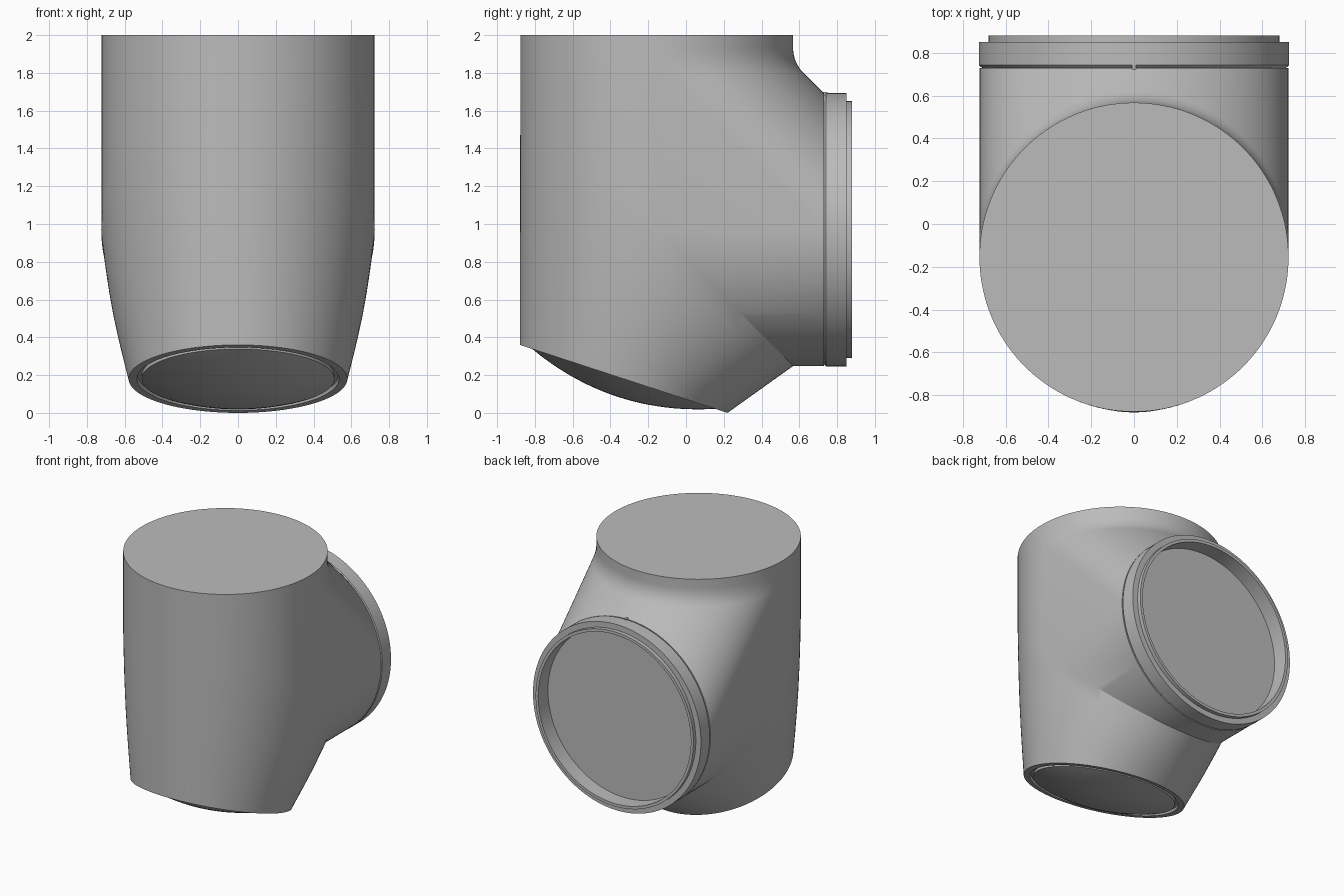
import bpy, bmesh, math
from mathutils import Vector, Matrix

cube = bpy.data.objects.get("Cube")
if cube:
    bpy.data.objects.remove(cube, do_unlink=True)

grey = bpy.data.materials.new("painted_grey")
grey.use_nodes = True
COLOUR = (0.5, 0.5, 0.5, 1)
grey.diffuse_color = COLOUR
grey.node_tree.nodes["Principled BSDF"].inputs["Base Color"].default_value = COLOUR

R = 0.722                       # radius of both barrels
Y0, Z0 = -0.155, 0.97           # where the two barrel axes cross
K = 0.885                       # reach of the elbow along each axis
TOP = 2.0 - Z0
FOOT = Vector((0, -0.33, 0.18))  # centre of the tilted lower opening
SLOPE = Vector((0, 0.55, -0.18))
FOOT_R = SLOPE.length


def finish(name, bm, matrix=Matrix()):
    bmesh.ops.remove_doubles(bm, verts=bm.verts, dist=1e-5)
    bmesh.ops.recalc_face_normals(bm, faces=bm.faces)
    mesh = bpy.data.meshes.new(name)
    bm.to_mesh(mesh)
    bm.free()
    mesh.materials.append(grey)
    obj = bpy.data.objects.new(name, mesh)
    obj.matrix_world = matrix
    bpy.context.collection.objects.link(obj)
    bpy.ops.object.select_all(action='DESELECT')
    obj.select_set(True)
    bpy.context.view_layer.objects.active = obj
    bpy.ops.object.shade_smooth_by_angle(angle=math.radians(25))
    return obj


def lathe(name, profile, matrix, steps=128):
    """Spin (radius, height) points around local z."""
    bm = bmesh.new()
    rings = []
    for r, h in profile:
        if r == 0:
            rings.append([bm.verts.new((0, 0, h))] * steps)
        else:
            rings.append([bm.verts.new((r * math.cos(a), r * math.sin(a), h))
                          for a in (math.tau * i / steps for i in range(steps))])
    for low, high in zip(rings, rings[1:]):
        for i in range(steps):
            j = (i + 1) % steps
            corners = [low[i], low[j], high[j], high[i]]
            bm.faces.new(list(dict.fromkeys(corners)))
    return finish(name, bm, matrix)


def fillet(a, size=0.08, steps=8):
    """Concave bend from the upright barrel into the sloping infill."""
    p0 = Vector((a, K + size))
    p1 = Vector((a, K))
    p2 = Vector((a + size * 0.7, K - size * 0.7))
    return [p0 * (1 - t) ** 2 + p1 * 2 * t * (1 - t) + p2 * t * t
            for t in (i / steps for i in range(steps + 1))]


MID = 6


def taper(c, s, side):
    """Row of points from the mitre ellipse to the tilted lower circle."""
    start = Vector((R * c, Y0 + side * R * s, Z0 - side * R * s))
    end = FOOT + SLOPE * side * s + Vector((FOOT_R * c, 0, 0))
    row = []
    for i in range(MID + 1):
        f = i / MID
        p = start.lerp(end, f)
        p.x += 0.015 * math.sin(math.pi * f) * c
        row.append(p)
    return row


# Body: side-view outlines lofted from the right flank to the left flank
bm = bmesh.new()
loops = []
STEPS = 72
for i in range(STEPS + 1):
    th = math.pi * i / STEPS
    c, s = math.cos(th), max(math.sin(th), 0.0)
    a = R * s
    outline = [Vector((-a, TOP)), Vector((a, TOP))] + fillet(a)
    outline += [Vector((K, a)), Vector((K, -a))]
    pts = [Vector((R * c, Y0 + p.x, Z0 + p.y)) for p in outline]
    back, front = taper(c, s, 1), taper(c, s, -1)
    open_edge = len(pts) + MID
    pts += back + front[::-1]
    loops.append([bm.verts.new(p) for p in pts])
count = len(loops[0])
for one, two in zip(loops, loops[1:]):
    for j in range(count):
        if j != open_edge:
            k = (j + 1) % count
            bm.faces.new((one[j], one[k], two[k], two[j]))
# flat triangular cheeks on both flanks
cheek = list(range(2, open_edge - MID - 1)) + [open_edge - MID]
for loop in (loops[0], loops[-1]):
    bm.faces.new([loop[j] for j in cheek])
bmesh.ops.dissolve_degenerate(bm, dist=1e-6, edges=bm.edges)
finish("elbow_body", bm)

# Side flange with a stepped lip and a recessed disc
to_back = Matrix.Translation((0, 0, Z0)) @ Matrix.Rotation(-math.pi / 2, 4, 'X')
lathe("side_flange", [(0.70, 0.72), (R, 0.74), (R + 0.002, 0.742), (R + 0.002, 0.85),
                      (0.68, 0.85), (0.68, 0.88), (0.658, 0.88), (0.658, 0.76),
                      (0, 0.76)], to_back)

# Lower cover: flat rim, groove and shallow dome
normal = Vector((0, SLOPE.z, -SLOPE.y)).normalized()
to_foot = Matrix.Translation(FOOT) @ normal.to_track_quat('Z', 'X').to_matrix().to_4x4()
DOME_R, DOME_H = 0.51, 0.1
dome = [(DOME_R * (1 - i / 12), DOME_H * (1 - (1 - i / 12) ** 2)) for i in range(13)]
dome[-1] = (0, DOME_H)
lathe("lower_cover", [(FOOT_R, 0), (0.535, 0), (0.53, -0.02), (DOME_R, -0.02)] + dome, to_foot)

# Small alignment tick above the flange
bm = bmesh.new()
bmesh.ops.create_cube(bm, size=1, matrix=Matrix.Diagonal((0.02, 0.04, 0.02, 1)))
finish("alignment_tick", bm, Matrix.Translation((0, 0.73, 1.69)))
